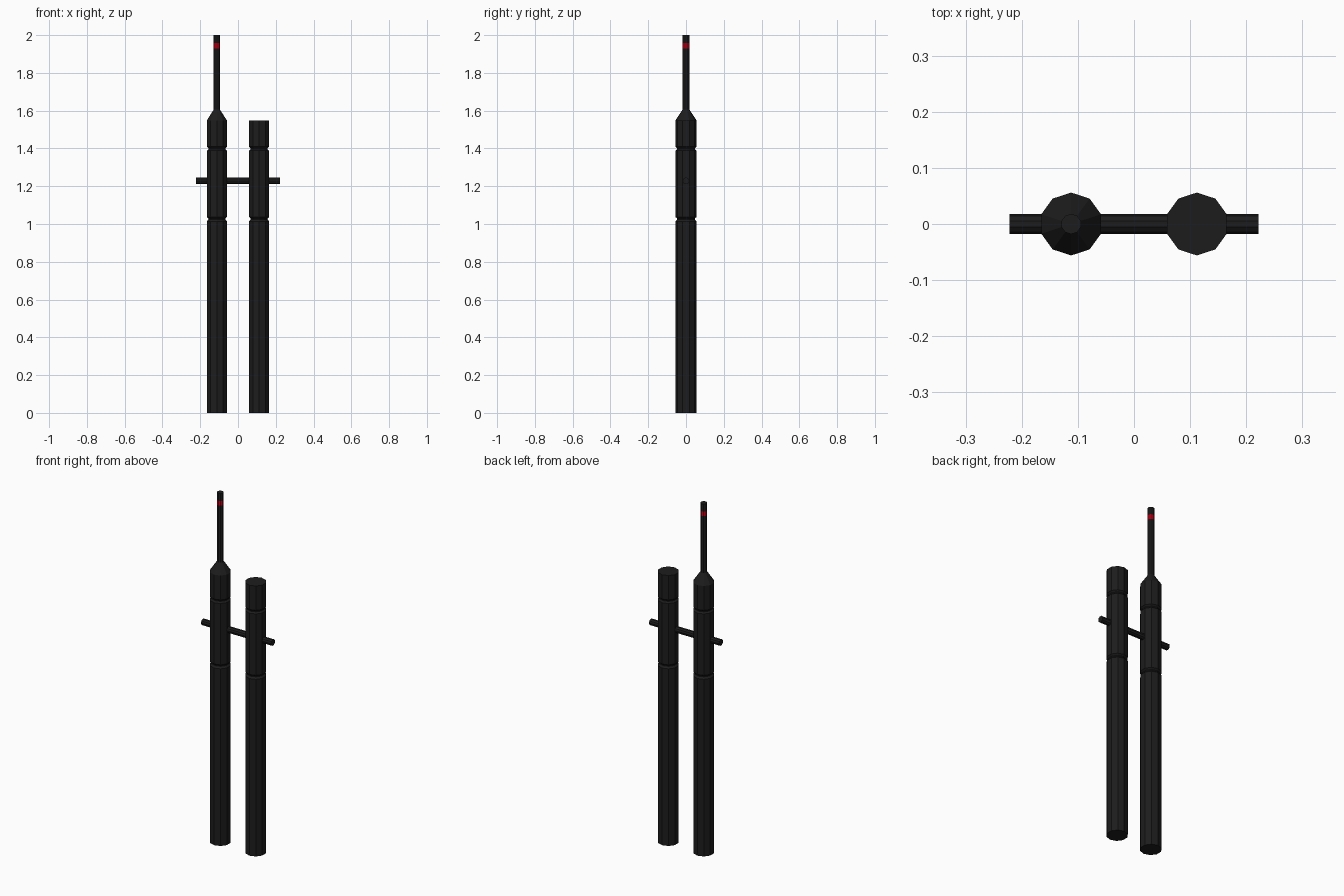
import bpy, bmesh, math

if "Cube" in bpy.data.objects:
    bpy.data.objects.remove(bpy.data.objects["Cube"])

SIDES = 10


def material(name, rgb):
    m = bpy.data.materials.new(name)
    m.diffuse_color = (*rgb, 1)
    m.use_nodes = True
    m.node_tree.nodes["Principled BSDF"].inputs["Base Color"].default_value = m.diffuse_color
    return m


black = material("black", (0.012, 0.012, 0.012))
red = material("red", (0.6, 0.0, 0.01))


def lathe(name, profile, x, mat, band=None):
    """Flat-faced decagonal solid from (radius, z) points; band = profile span in red."""
    bm = bmesh.new()
    rings = []
    for r, z in profile:
        rings.append([bm.verts.new((r * math.sin(2 * math.pi * i / SIDES),
                                    r * math.cos(2 * math.pi * i / SIDES), z))
                      for i in range(SIDES)])
    for k, (a, b) in enumerate(zip(rings, rings[1:])):
        for i in range(SIDES):
            j = (i + 1) % SIDES
            f = bm.faces.new((a[i], a[j], b[j], b[i]))
            f.material_index = 1 if k == band else 0
    bm.faces.new(rings[0])
    bm.faces.new(rings[-1])
    bmesh.ops.recalc_face_normals(bm, faces=bm.faces)
    me = bpy.data.meshes.new(name)
    bm.to_mesh(me)
    bm.free()
    me.materials.append(mat)
    me.materials.append(red)
    ob = bpy.data.objects.new(name, me)
    ob.location.x = x
    bpy.context.collection.objects.link(ob)
    return ob


R, G, S, X = 0.056, 0.047, 0.018, 0.112

# Tube profile with two narrow grooves
tube = [(R, 0), (R, 1.014), (G, 1.024), (G, 1.029), (R, 1.037),
        (R, 1.388), (G, 1.396), (G, 1.401), (R, 1.409), (R, 1.548)]

# Plain tube, and tube with a tapered shoulder and banded antenna
lathe("plain_tube", tube, X, black)
antenna = [(S, 1.605), (S, 1.93), (S, 1.957), (S, 2.0)]
lathe("antenna_tube", tube + antenna, -X, black, band=len(tube) + 1)

# Cross bar through both tubes
bar = lathe("cross_bar", [(S, -0.222), (S, 0.222)], 0, black)
bar.rotation_euler = (0, math.pi / 2, 0)
bar.location.z = 1.228
